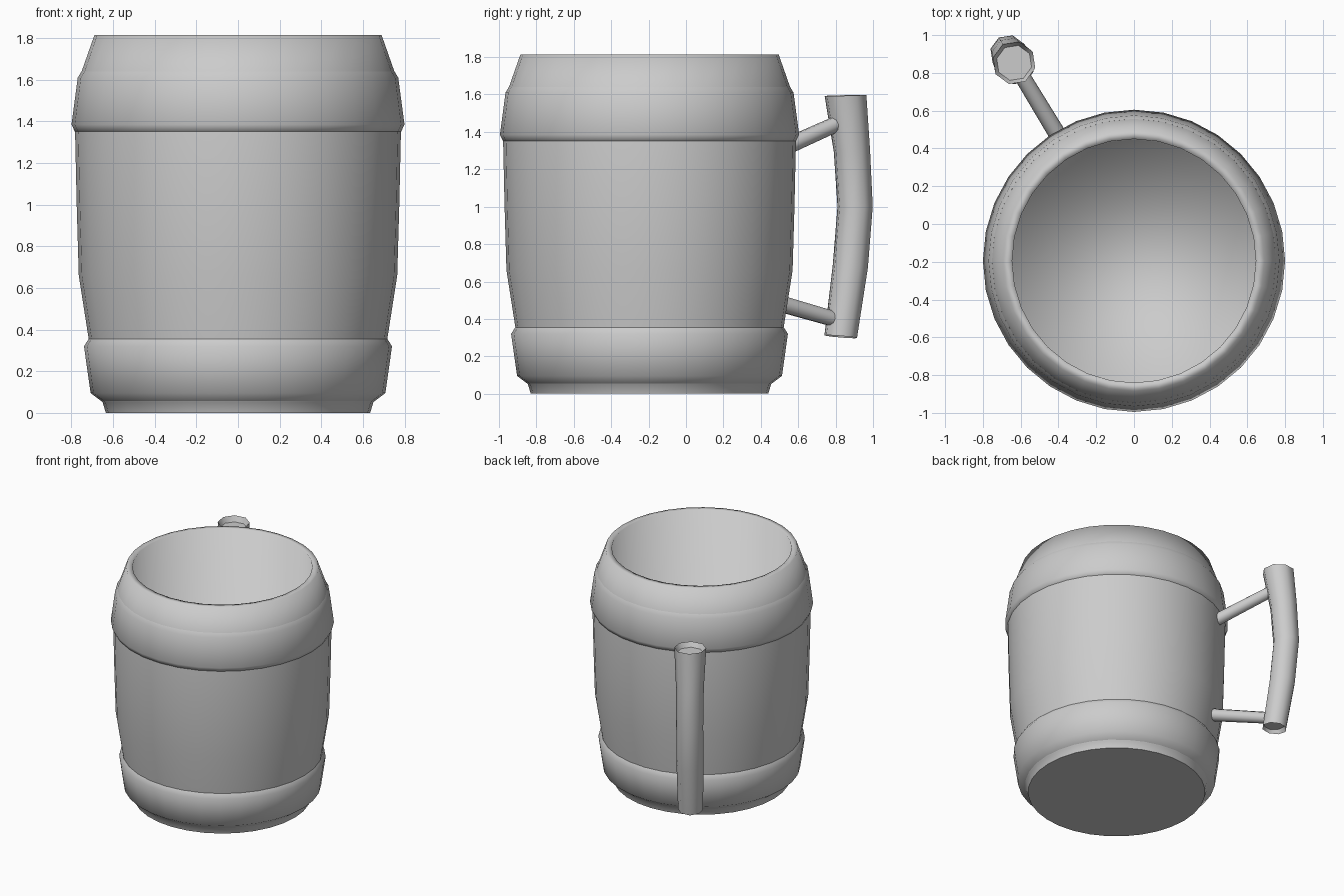
import bpy, bmesh, math
from mathutils import Vector

if "Cube" in bpy.data.objects:
    bpy.data.objects.remove(bpy.data.objects["Cube"])

CENTRE = Vector((0, -0.195, 0))
ANGLE = math.radians(121.2)          # direction of the handle seen from above
OUT = Vector((math.cos(ANGLE), math.sin(ANGLE), 0))
SIDE = Vector((-OUT.y, OUT.x, 0))


def loft(name, rings, closed=False, angle=35, caps=(True, True)):
    """Skin a list of point rings; optionally cap the ends or close into a loop."""
    bm = bmesh.new()
    loops = [[bm.verts.new(p) for p in ring] for ring in rings]
    pairs = list(zip(loops, loops[1:]))
    if closed:
        pairs.append((loops[-1], loops[0]))
    else:
        if caps[0]:
            bm.faces.new(loops[0][::-1])
        if caps[1]:
            bm.faces.new(loops[-1])
    n = len(loops[0])
    for a, b in pairs:
        for i in range(n):
            j = (i + 1) % n
            bm.faces.new((a[i], a[j], b[j], b[i]))
    mesh = bpy.data.meshes.new(name)
    bm.to_mesh(mesh)
    bm.free()
    ob = bpy.data.objects.new(name, mesh)
    bpy.context.collection.objects.link(ob)
    bpy.ops.object.select_all(action='DESELECT')
    ob.select_set(True)
    bpy.context.view_layer.objects.active = ob
    bpy.ops.object.shade_smooth_by_angle(angle=math.radians(angle))
    return ob


def circle(c, r, u, v, n):
    return [c + u * (r * math.cos(2 * math.pi * i / n)) + v * (r * math.sin(2 * math.pi * i / n))
            for i in range(n)]


def lathe(name, profile, **options):
    return loft(name, [circle(CENTRE + Vector((0, 0, z)), r, Vector((1, 0, 0)), Vector((0, 1, 0)), 32)
                       for r, z in profile], **options)


def tube(name, path, n):
    """Tube in the handle plane; path holds (distance from mug axis, z, radius, axis slant)."""
    rings = []
    for d, z, r, axis in path:
        ax = (OUT * axis[0] + Vector((0, 0, axis[1]))).normalized()
        rings.append(circle(CENTRE + OUT * d + Vector((0, 0, z)), r, SIDE, ax.cross(SIDE), n))
    return loft(name, rings, angle=50)


# Barrel outside with its flat base
lathe("mug_barrel", [
    (0.635, 0), (0.65, 0.05), (0.69, 0.09), (0.715, 0.34), (0.765, 0.66),
    (0.775, 1.0), (0.783, 1.36), (0.755, 1.63)], caps=(True, False), angle=50)

# Tapered rim running softly over the lip and straight down to the inside floor
lathe("mug_rim_and_interior", [(0.755, 1.63), (0.69, 1.815), (0.645, 1.815), (0.64, 0.1)],
      caps=(False, True), angle=180)

# Hoops around the barrel
lathe("lower_hoop", [(0.648, 0.05), (0.708, 0.095), (0.74, 0.32), (0.718, 0.355), (0.66, 0.2)],
      closed=True, angle=75)
lathe("upper_hoop", [(0.76, 1.34), (0.784, 1.352), (0.80, 1.385), (0.77, 1.61), (0.752, 1.64), (0.72, 1.5)],
      closed=True, angle=75)

# Curved octagonal grip with dished ends
up = (0, 1)
tube("handle_grip", [
    (1.195, 0.335, 0.075, up), (1.195, 0.305, 0.09, (0.1, 1)), (1.255, 0.68, 0.097, (0.1, 1)),
    (1.285, 1.0, 0.097, up), (1.265, 1.3, 0.10, (-0.1, 1)), (1.225, 1.595, 0.115, (-0.03, 1)),
    (1.225, 1.555, 0.095, up)], 8)

# Struts joining grip and barrel
for name, a, b in (("upper_strut", (0.76, 1.285), (1.20, 1.455)),
                   ("lower_strut", (0.71, 0.508), (1.17, 0.395))):
    axis = (b[0] - a[0], b[1] - a[1])
    tube(name, [(*a, 0.046, axis), (*b, 0.042, axis)], 10)
